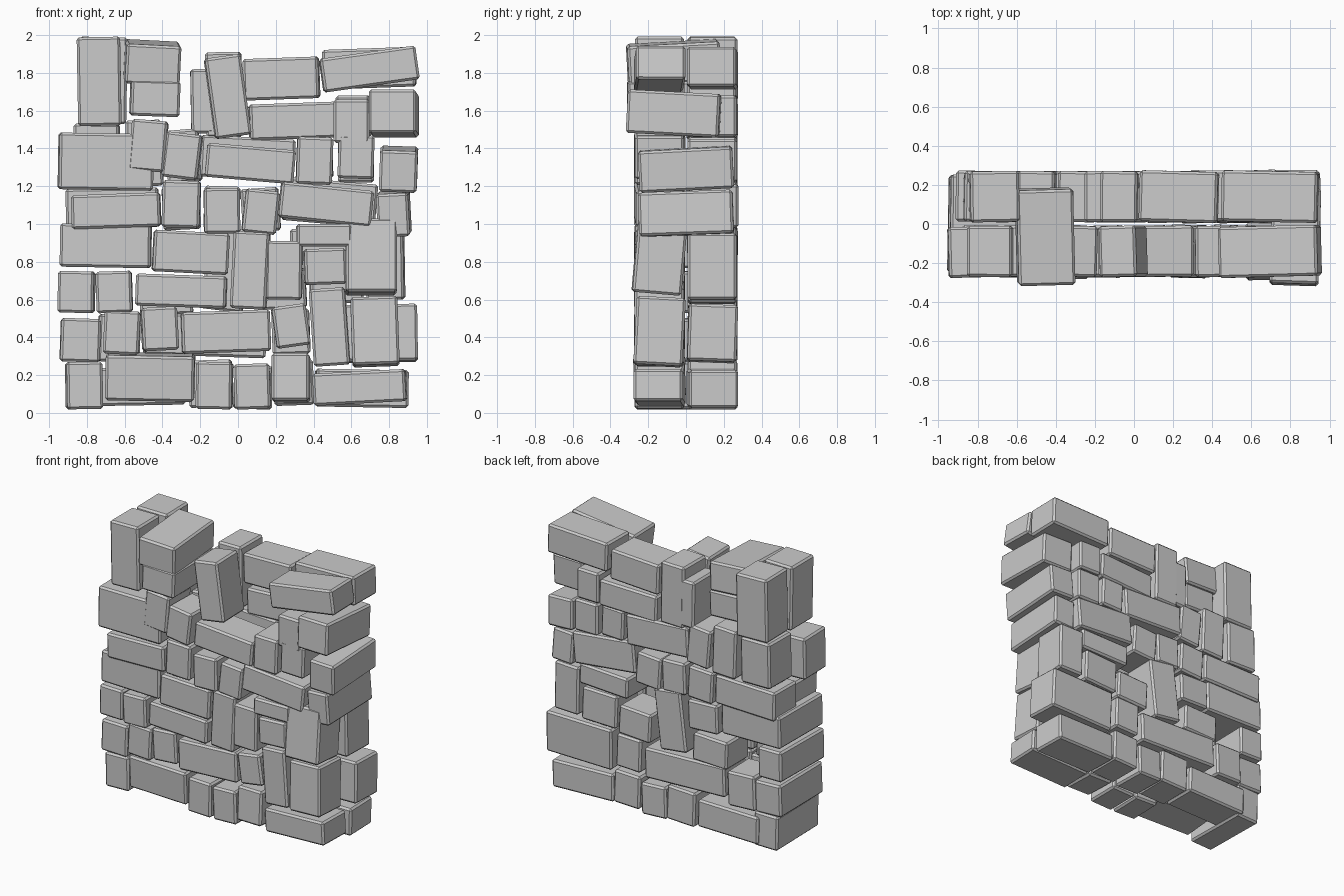
import bpy, bmesh, random
from math import radians
from mathutils import Matrix, Vector

random.seed(4)
count = 0


def stone(x0, x1, z0, z1, y0, y1, tilt=0, lean=0):
    """One chamfered stone; tilt turns it in the wall face, lean tips it about x."""
    global count
    count += 1
    bm = bmesh.new()
    bmesh.ops.create_cube(bm, size=1)
    bmesh.ops.scale(bm, vec=(x1 - x0, y1 - y0, z1 - z0), verts=bm.verts)
    bmesh.ops.bevel(bm, geom=bm.edges[:], offset=0.013, segments=1, affect='EDGES')
    rot = (Matrix.Rotation(radians(-tilt), 4, 'Y') @ Matrix.Rotation(radians(lean), 4, 'X')
           @ Matrix.Rotation(radians(random.uniform(-2, 2)), 4, 'Z'))
    bm.transform(Matrix.Translation(Vector(((x0 + x1) / 2, (y0 + y1) / 2, (z0 + z1) / 2))) @ rot)
    me = bpy.data.meshes.new("stone")
    bm.to_mesh(me)
    bm.free()
    ob = bpy.data.objects.new("wall_stone_%02d" % count, me)
    bpy.context.collection.objects.link(ob)


def course(y0, y1, *stones):
    """A course of stones (x0, x1, z0, z1[, tilt[, lean]]) sharing one depth."""
    for s in stones:
        stone(*s[:4], y0, y1, *s[4:])


F = (-0.27, -0.01)   # front leaf
B = (0.01, 0.27)     # back leaf
T = (-0.25, 0.25)    # through stones

# front leaf, bottom course upward
course(*F, (-.70, -.23, .07, .31, -1, 4), (-.22, -.03, .02, .27, -1), (-.02, .17, .02, .26, 2),
       (.18, .38, .06, .31, 0, -3), (.40, .89, .05, .22, 3))
course(*F, (-.71, -.52, .31, .54, -3), (-.51, -.32, .33, .56, 3), (-.30, .17, .32, .54, 2),
       (.19, .37, .35, .57, 8), (.39, .58, .25, .66, 4), (.60, .85, .25, .61, 2, -3))
course(*F, (-.75, -.56, .53, .75, 2), (-.54, -.06, .56, .73, -2), (-.03, .16, .55, .96, -3),
       (.15, .34, .60, .91, -1), (.35, .57, .68, .87, 2), (.57, .84, .63, 1.02, 0, -5))
course(*F, (-.45, -.05, .74, .96, -3), (.31, .60, .88, 1.0), (-.88, -.41, .98, 1.16, 2),
       (-.40, -.20, .98, 1.23, -2), (-.18, .01, .95, 1.19, 1), (.03, .21, .95, 1.18, -6))
course(*F, (.22, .71, 1.01, 1.20, -6), (-.95, -.45, 1.18, 1.48, -1), (-.39, -.20, 1.24, 1.48, -7),
       (-.17, .30, 1.23, 1.41, -5), (.31, .50, 1.21, 1.46, -2), (.53, .72, 1.24, 1.47, -2))
course(*F, (-.57, -.38, 1.28, 1.55, -5), (-.85, -.62, 1.52, 1.99, 1), (.51, .70, 1.43, 1.66),
       (-.15, .04, 1.46, 1.89, 8), (.44, .95, 1.73, 1.91, 8))

# back leaf, bottom course upward
course(*B, (-.77, -.28, .04, .24, 1), (-.26, -.03, .03, .28, 2), (-.02, .18, .02, .25, -2),
       (.19, .40, .04, .28, 2), (.41, .90, .03, .23, -1))
course(*B, (-.74, -.52, .27, .52, -2), (-.50, .15, .30, .52, -2), (.18, .38, .31, .55, 2),
       (.42, .95, .27, .57, 1, -2), (-.52, -.24, .52, .72, 2))
course(*B, (-.17, .05, .54, .98, -7), (.10, .36, .55, .76, 3), (.38, .66, .58, .82, 2),
       (.68, .88, .60, .95, 1), (.28, .68, .83, .98, 2), (-.44, -.20, .75, .96, -2))
course(*B, (-.91, -.42, .98, 1.19, 1), (-.40, -.20, .97, 1.2, 3), (-.18, .01, .97, 1.2, -2),
       (.02, .22, .96, 1.19, 4), (.24, .73, 1.0, 1.23, -5))
course(*B, (-.87, -.63, 1.2, 1.53, -1), (-.59, -.40, 1.2, 1.55, 2), (-.38, -.20, 1.22, 1.5, 5),
       (-.20, .30, 1.24, 1.46, -3), (.32, .50, 1.24, 1.46, 2), (.53, .72, 1.22, 1.45))
course(*B, (-.84, -.59, 1.53, 1.99, -1), (-.17, .02, 1.46, 1.91, 1), (-.25, -.13, 1.48, 1.82, 1),
       (.06, .52, 1.45, 1.64, 2), (.03, .43, 1.66, 1.88, 2), (.52, .70, 1.46, 1.68), (.45, .94, 1.72, 1.93, 2))

# through stones running the full depth, mostly at the two ends
course(*T, (-.91, -.72, .02, .27, 1), (-.94, -.73, .27, .50, -2), (-.95, -.76, .53, .75, -1),
       (-.94, -.46, .77, 1.0, -1), (.74, .91, .94, 1.17, 3, 2), (.75, .95, 1.18, 1.40, -2, 3))
course(-.31, .18, (.70, .95, 1.47, 1.70, 0, -3), (-.57, -.31, 1.57, 1.76, -2),
       (-.60, -.31, 1.75, 1.96, -3, 3))
